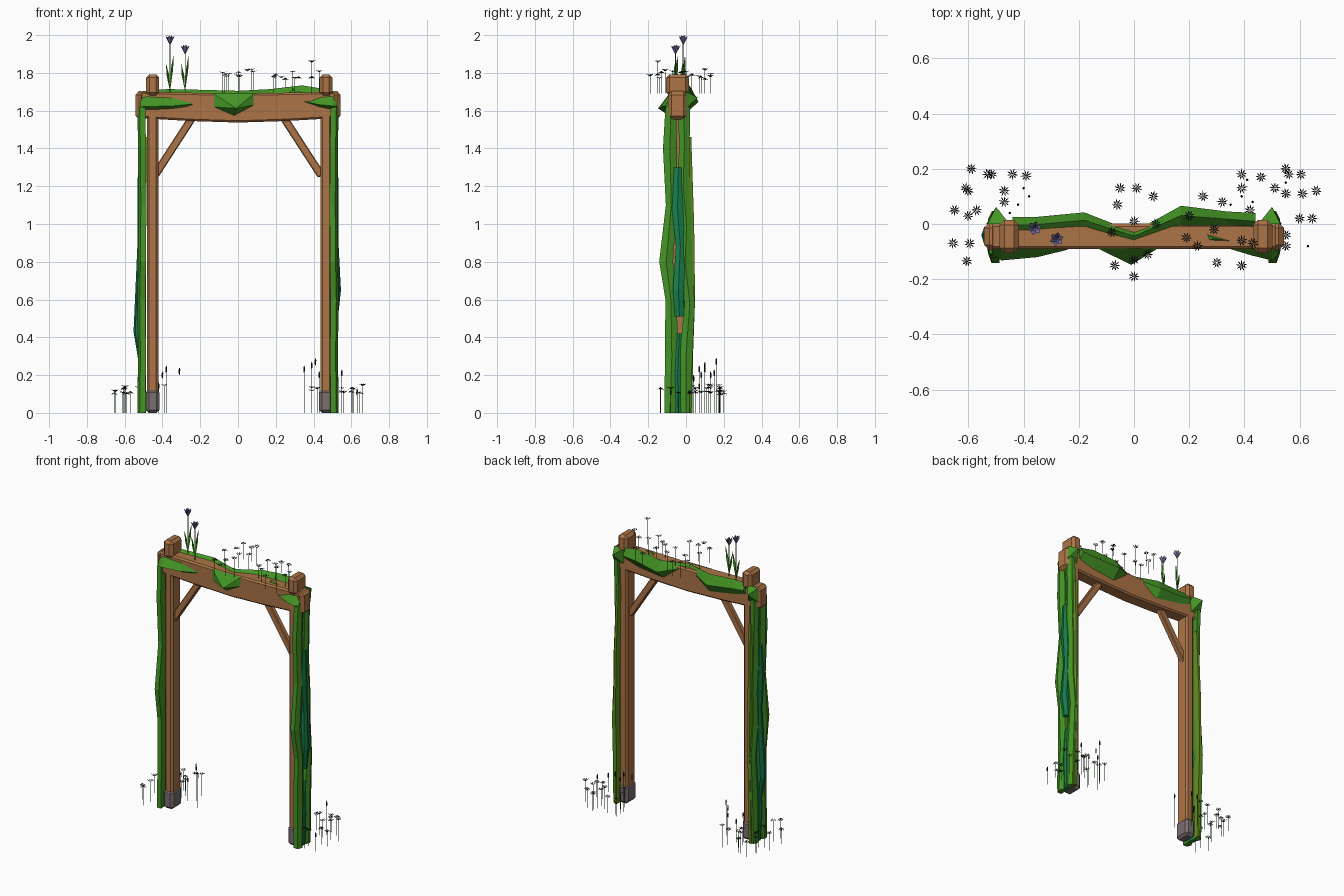
import bpy, bmesh, math, random
from mathutils import Vector, Matrix

if "Cube" in bpy.data.objects:
    bpy.data.objects.remove(bpy.data.objects["Cube"])

random.seed(4)
YC = -0.045  # depth centre of the timber frame


def mat(name, r, g, b):
    m = bpy.data.materials.new(name)
    lin = [((c / 255 + 0.055) / 1.055) ** 2.4 if c > 10 else c / 3295 for c in (r, g, b)]
    m.diffuse_color = (*lin, 1)
    m.use_nodes = True
    m.node_tree.nodes["Principled BSDF"].inputs["Base Color"].default_value = m.diffuse_color
    return m


WOOD = mat("wood brown", 172, 116, 71)
STONE = mat("stone grey", 122, 111, 112)
GREEN = mat("leaf green", 68, 148, 37)
OLIVE = mat("olive green", 100, 144, 30)
TEAL = mat("teal green", 22, 128, 78)
STEM = mat("stem green", 44, 92, 32)
DARK = mat("dark petal", 24, 24, 26)
PURPLE = mat("dusky purple", 122, 112, 168)


def finish(name, bm, *mats):
    bmesh.ops.recalc_face_normals(bm, faces=bm.faces[:])
    me = bpy.data.meshes.new(name)
    bm.to_mesh(me)
    bm.free()
    for m in mats:
        me.materials.append(m)
    ob = bpy.data.objects.new(name, me)
    bpy.context.collection.objects.link(ob)
    return ob


def block(name, centre, size, bevel, m, angle=0):
    """Chamfered box, turned about y."""
    bm = bmesh.new()
    bmesh.ops.create_cube(bm, size=1)
    bmesh.ops.scale(bm, vec=size, verts=bm.verts[:])
    bmesh.ops.bevel(bm, geom=bm.edges[:], offset=bevel, segments=1, affect='EDGES')
    bmesh.ops.transform(bm, matrix=Matrix.Translation(centre) @ Matrix.Rotation(angle, 4, 'Y'),
                        verts=bm.verts[:])
    return finish(name, bm, m)


def loft(name, rings, m):
    """Skin through closed rings, capped at both ends."""
    bm = bmesh.new()
    rows = [[bm.verts.new(p) for p in ring] for ring in rings]
    n = len(rows[0])
    for a, b in zip(rows, rows[1:]):
        for i in range(n):
            j = (i + 1) % n
            bm.faces.new((a[i], a[j], b[j], b[i]))
    bm.faces.new(rows[0])
    bm.faces.new(rows[-1])
    return finish(name, bm, m)


def clump(name, outline, apex, m=GREEN):
    """Faceted leaf clump: outline on the beam, raised to one point."""
    bm = bmesh.new()
    base = [bm.verts.new(p) for p in outline]
    tip = bm.verts.new(apex)
    for i in range(len(base)):
        bm.faces.new((base[i], base[(i + 1) % len(base)], tip))
    bm.faces.new(base)
    return finish(name, bm, m)


# Main beam with a slight sag
rings = []
for x, lo, hi in ((-0.51, 1.56, 1.7), (-0.25, 1.545, 1.695), (0, 1.537, 1.69),
                  (0.25, 1.545, 1.695), (0.51, 1.56, 1.7)):
    h, c = 0.046, 0.01
    prof = [(-h + c, lo), (h - c, lo), (h, lo + c), (h, hi - c),
            (h - c, hi), (-h + c, hi), (-h, hi - c), (-h, lo + c)]
    rings.append([(x, YC + y, z) for y, z in prof])
loft("beam", rings, WOOD)


def vine(name, s, path, hw, hd, m):
    """Five-sided strand climbing the outside of a post: (z, y, outward x)."""
    rings = []
    for i, (z, y, x) in enumerate(path):
        w = hw * (1.15 if i % 2 else 0.9)
        rings.append([(s * (x - hd), y - w, z), (s * (x + hd * 0.4), y - w, z), (s * (x + hd), y, z),
                      (s * (x + hd * 0.3), y + w, z), (s * (x - hd), y + w, z)])
    loft(name, rings, m)


for s, side in ((-1, "left"), (1, "right")):
    # Posts, caps, stone feet, beam ends and braces
    px = s * (0.452 if s < 0 else 0.466)
    block(f"{side}_post", (px, YC, 0.87), (0.06, 0.092, 1.7), 0.012, WOOD)
    block(f"{side}_post_cap", (px, YC, 1.735), (0.07, 0.12, 0.115), 0.018, WOOD)
    block(f"{side}_stone_foot", (px, YC, 0.062), (0.072, 0.108, 0.124), 0.016, STONE)
    block(f"{side}_beam_end", (s * 0.518, YC, 1.628), (0.05, 0.102, 0.15), 0.02, WOOD)
    block(f"{side}_brace", (s * 0.338, YC, 1.415), (0.042, 0.036, 0.38), 0.005, WOOD, -s * 0.575)

    # Climbing vines
    vine(f"{side}_front_vine", s, ((0, -0.085, 0.512), (0.3, -0.075, 0.508), (0.6, -0.08, 0.512),
         (0.8, -0.105, 0.508), (1.1, -0.078, 0.506), (1.4, -0.085, 0.508), (1.62, -0.08, 0.512)),
         0.032, 0.021, GREEN)
    vine(f"{side}_back_vine", s, ((0, 0.0, 0.512), (0.3, 0.0, 0.51), (0.58, 0.02, 0.508),
         (0.8, -0.005, 0.51), (1.0, 0.003, 0.508), (1.2, -0.015, 0.506), (1.42, -0.008, 0.508),
         (1.62, -0.012, 0.512)), 0.03, 0.02, GREEN)
    vine(f"{side}_olive_vine", s, ((0.0, 0.016, 0.5), (0.3, 0.014, 0.498), (0.6, 0.03, 0.5),
         (1.0, 0.02, 0.498), (1.46, 0.01, 0.492)), 0.02, 0.012, OLIVE)
    zb, xb = (0.65, 0.53) if s > 0 else (0.43, 0.538)
    vine(f"{side}_teal_vine", s, ((zb - 0.14, -0.035, 0.515), (zb, -0.04, xb), (0.88, -0.03, 0.518),
         (1.08, -0.045, 0.518), (1.3, -0.04, 0.515)), 0.026, 0.015, TEAL)
    vine(f"{side}_low_teal_vine", s, ((0, -0.04, 0.508), (0.2, -0.045, 0.513), (0.42, -0.035, 0.508)),
         0.022, 0.014, TEAL)
    # Leaf wrap behind each beam end
    clump(f"{side}_back_leaf", [(s * x, 0.0, z) for x, z in
          ((0.45, 1.71), (0.53, 1.7), (0.535, 1.61), (0.46, 1.6))], (s * 0.5, 0.062, 1.67))

# Leaf clumps hanging on the front of the beam
F = YC - 0.044
clump("middle_front_leaf", [(x, F, z) for x, z in
      ((-0.13, 1.69), (0.085, 1.69), (0.085, 1.63), (-0.02, 1.573), (-0.13, 1.62))],
      (-0.01, -0.148, 1.612))
loft("left_front_leaf", [[(x, F + 0.01, hi), (x, yo, mid), (x, F + 0.01, lo)] for x, yo, hi, mid, lo in
     ((-0.515, -0.11, 1.68, 1.62, 1.595), (-0.48, -0.132, 1.69, 1.622, 1.6),
      (-0.35, -0.12, 1.685, 1.625, 1.605), (-0.24, -0.093, 1.68, 1.635, 1.62))], GREEN)
loft("right_front_leaf", [[(x, F + 0.01, hi), (x, yo, mid), (x, F + 0.01, lo)] for x, yo, hi, mid, lo in
     ((0.35, -0.091, 1.655, 1.648, 1.643), (0.43, -0.115, 1.685, 1.632, 1.615),
      (0.5, -0.132, 1.69, 1.625, 1.6), (0.525, -0.11, 1.68, 1.625, 1.605))], GREEN)

# Moss running along the top and hanging over the back
rings = []
for x, fr, bk, top, lo in ((-0.44, -0.035, 0.025, 1.712, 1.64), (-0.36, -0.03, 0.025, 1.714, 1.62),
                           (-0.18, -0.015, 0.042, 1.71, 1.59), (0, -0.06, -0.028, 1.705, 1.68),
                           (0.17, -0.005, 0.066, 1.714, 1.59), (0.34, -0.01, 0.045, 1.734, 1.61),
                           (0.44, -0.02, 0.04, 1.717, 1.64)):
    rings.append([(x, fr, 1.688), (x, (fr + bk) / 2, top), (x, bk, (top + lo) / 2 - 0.005),
                  (x, min(bk, 0.005), lo)])
loft("top_moss", rings, GREEN)
clump("top_leaf", [(0.26, -0.035, 1.692), (0.37, -0.065, 1.692), (0.27, -0.06, 1.692)],
      (0.29, -0.052, 1.708))


def stem(bm, a, b, r=0.0016):
    rows = [[bm.verts.new(Vector(p) + Vector((r * math.cos(k * 2.094), r * math.sin(k * 2.094), 0)))
             for k in range(3)] for p in (a, b)]
    for k in range(3):
        bm.faces.new((rows[0][k], rows[0][(k + 1) % 3], rows[1][(k + 1) % 3], rows[1][k]))


def petals(bm, c, n, r, rise, wide):
    """Star of pointed petals in the second material."""
    c = Vector(c)
    for k in range(n):
        a = k * math.tau / n + c.x * 40
        out, tan = Vector((math.cos(a), math.sin(a), 0)), Vector((-math.sin(a), math.cos(a), 0))
        mid = c + out * r * 0.55 + Vector((0, 0, rise * 0.7))
        pts = (c, mid + tan * wide, c + out * r + Vector((0, 0, rise)), mid - tan * wide)
        bm.faces.new([bm.verts.new(p) for p in pts]).material_index = 1


def flowers(name, spots, z0, height):
    bm = bmesh.new()
    for x, y in spots:
        z = z0 + height + random.uniform(-0.025, 0.02)
        stem(bm, (x, y, z0), (x, y, z))
        petals(bm, (x, y, z), 9, 0.021, random.choice((-0.014, 0.008, 0.014)), 0.0025)
    finish(name, bm, STEM, DARK)


# Small flowers around the feet and above the beam
flowers("left_ground_flowers", ((-.59, .2), (-.53, .18), (-.515, .18), (-.61, .13), (-.6, .12),
        (-.65, .05), (-.57, .05), (-.6, .03), (-.655, -.07), (-.595, -.07), (-.605, -.135),
        (-.47, .12), (-.44, .18), (-.39, .175), (-.47, .08)), 0, 0.125)
flowers("right_ground_flowers", ((.39, .18), (.46, .17), (.55, .2), (.56, .18), (.605, .18),
        (.66, .12), (.39, .13), (.51, .13), (.55, .11), (.61, .11), (.6, .02), (.645, .02),
        (.55, -.04), (.55, -.08), (.42, .05)), 0, 0.125)
flowers("beam_flowers", ((-.05, .13), (.01, .13), (-.06, .07), (.07, .1), (-.08, -.03), (0, .01),
        (.08, 0), (-.07, -.15), (0, -.13), (.05, -.11), (0, -.19), (.2, .03), (.25, .1), (.32, .08),
        (.19, -.05), (.23, -.08), (.29, -.02), (.3, -.14), (.39, -.06), (.43, -.07)), 1.69, 0.105)
flowers("tall_beam_flower", ((.39, -.15),), 1.69, 0.15)

# Tall budded stalks near the feet
bm = bmesh.new()
for x, y, h in ((-.38, .1, .25), (-.42, .07, .16), (-.31, .02, .24), (-.4, .13, .22), (-.45, .04, .2),
                (.35, .07, .25), (.39, .1, .27), (.41, .16, .29), (.43, .08, .22), (.55, .15, .23),
                (.63, -.08, .13)):
    stem(bm, (x, y, 0), (x, y, h))
    n = len(bm.faces)
    bmesh.ops.create_icosphere(bm, subdivisions=1, radius=1, matrix=Matrix.Translation((x, y, h - 0.02))
                               @ Matrix.Diagonal((0.005, 0.005, 0.022, 1)))
    for f in list(bm.faces)[n:]:
        f.material_index = 1
finish("budded_stalks", bm, STEM, DARK)

# Two tall blooms with blade leaves on top of the beam
for i, (x, y, h) in enumerate(((-0.36, -0.015, 2.0), (-0.28, -0.055, 1.95))):
    bm = bmesh.new()
    stem(bm, (x, y, 1.69), (x, y, h - 0.05), 0.003)
    for a, top in ((0.5, 0.2), (3.4, 0.15)):
        d, t = Vector((math.cos(a), math.sin(a), 0)), Vector((-math.sin(a), math.cos(a), 0))
        b = Vector((x, y, 1.7))
        m = b + d * 0.012 + Vector((0, 0, top * 0.6))
        for o in (d * 0.007, t * 0.008):
            bm.faces.new([bm.verts.new(p) for p in
                          (b, m - o, b + d * 0.022 + Vector((0, 0, top)), m + o)])
    petals(bm, (x, y, h - 0.055), 6, 0.026, 0.05, 0.01)
    petals(bm, (x, y, h - 0.055), 5, 0.013, 0.055, 0.007)
    finish(f"tall_bloom_{i + 1}", bm, GREEN, PURPLE)
